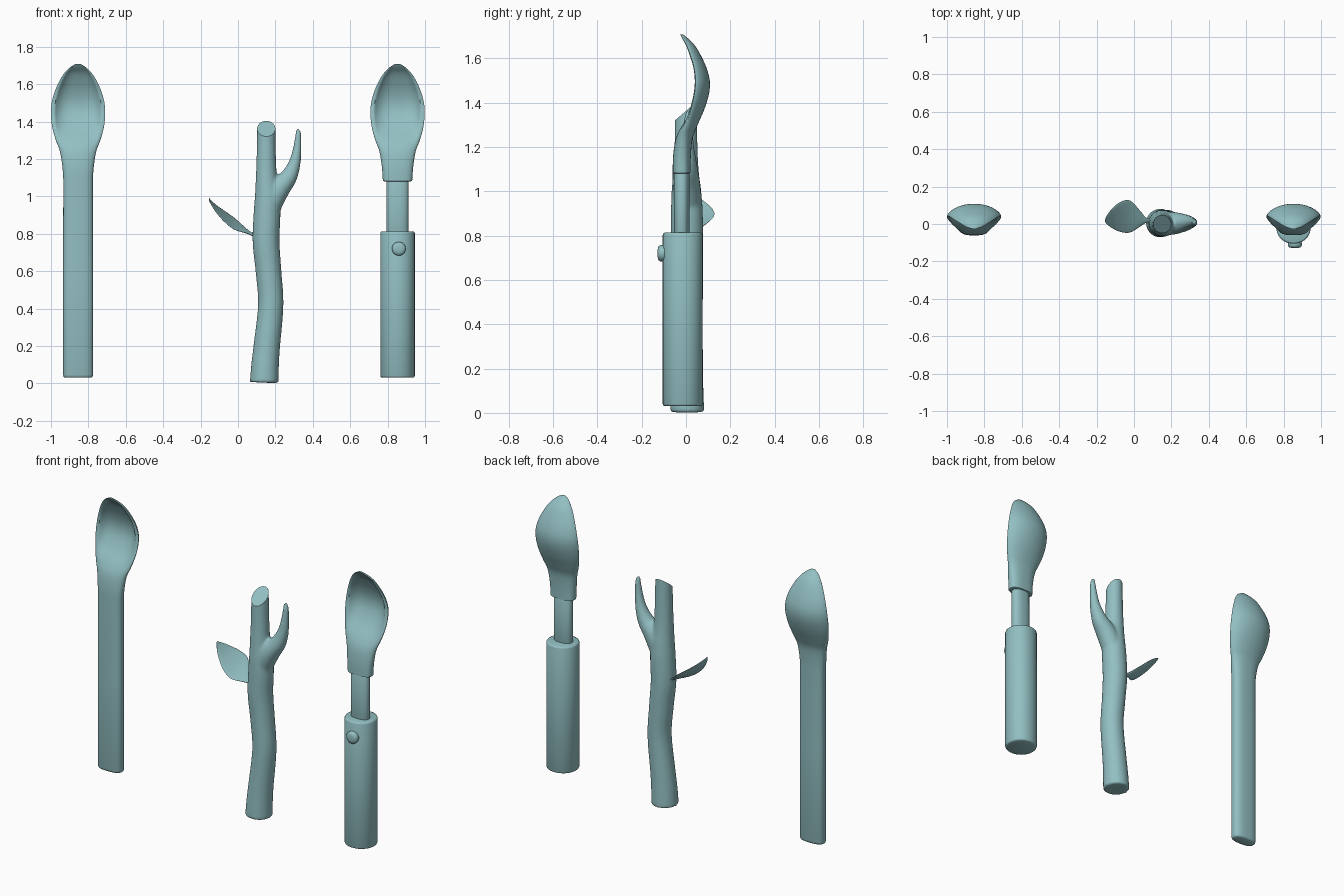
import bpy, bmesh, math
from mathutils import Vector

if "Cube" in bpy.data.objects:
    bpy.data.objects.remove(bpy.data.objects["Cube"])

teal = bpy.data.materials.new("teal")
teal.diffuse_color = (.29, .52, .54, 1)
teal.use_nodes = True
teal.node_tree.nodes["Principled BSDF"].inputs["Base Color"].default_value = teal.diffuse_color


def spline(keys, n):
    """Smooth interpolation through tuples of numbers."""
    out = []
    for i in range(len(keys) - 1):
        a, b = keys[max(i - 1, 0)], keys[i]
        c, d = keys[i + 1], keys[min(i + 2, len(keys) - 1)]
        for k in range(n):
            t = k / n
            out.append(tuple(0.5 * (2 * q + (r - p) * t + (2 * p - 5 * q + 4 * r - s) * t * t
                                    + (3 * q - p - 3 * r + s) * t ** 3)
                             for p, q, r, s in zip(a, b, c, d)))
    return out + [keys[-1]]


def smooth(ob, angle):
    bpy.ops.object.select_all(action='DESELECT')
    ob.select_set(True)
    bpy.context.view_layer.objects.active = ob
    bpy.ops.object.shade_smooth_by_angle(angle=math.radians(angle))


def finish(name, bm, angle=50):
    bmesh.ops.recalc_face_normals(bm, faces=bm.faces)
    me = bpy.data.meshes.new(name)
    bm.to_mesh(me)
    bm.free()
    me.materials.append(teal)
    ob = bpy.data.objects.new(name, me)
    bpy.context.collection.objects.link(ob)
    smooth(ob, angle)
    return ob


def loft(rings, bm=None):
    bm = bm or bmesh.new()
    vs = [[bm.verts.new(p) for p in r] for r in rings]
    n = len(vs[0])
    for a, b in zip(vs, vs[1:]):
        for i in range(n):
            j = (i + 1) % n
            bm.faces.new((a[i], a[j], b[j], b[i]))
    bm.faces.new(vs[0][::-1])
    bm.faces.new(vs[-1])
    return bm


def spow(v, e):
    return math.copysign(abs(v) ** e, v) if abs(v) > 1e-6 else 0.0


def section(cx, z, w, yr, back, front, dish, e, n=72):
    """Rounded outline with an optional hollow in its front side."""
    pts = []
    for i in range(n):
        t = 2 * math.pi * i / n
        u = spow(math.cos(t), min(e, 1))
        s = abs(spow(math.sin(t), e))
        if i <= n // 2:
            y = yr + back * s
        else:
            y = yr - front * s + dish * max(0, 1 - (abs(u) / 0.86) ** 3.5)
        pts.append((cx + w * u, y, z))
    return pts


# Spoon bowl: z, half width, rim y, back bulge, front bulge, hollow, roundness
BOWL = [(1.09, .079, -.02, .04, .04, 0, .75), (1.16, .084, -.02, .042, .038, 0, .8),
        (1.24, .097, -.012, .042, .033, 0, .9), (1.30, .119, .003, .05, .024, .006, 1),
        (1.37, .138, .023, .06, .012, .027, 1.2), (1.44, .145, .038, .066, .008, .042, 1.25),
        (1.50, .141, .043, .064, .008, .044, 1.25), (1.56, .125, .036, .055, .008, .038, 1.25),
        (1.62, .098, .018, .045, .008, .029, 1.2), (1.66, .072, .002, .036, .007, .02, 1.1),
        (1.69, .042, -.015, .023, .006, .007, 1), (1.707, .014, -.023, .01, .005, 0, 1)]


def spoon(name, cx, lower):
    return finish(name, loft([section(cx, *k) for k in lower + spline(BOWL, 5)]))


def bar(name, cx, cy, z0, z1, rx, ry, e, b):
    """Upright rounded bar with softened ends."""
    prof = [(z0, b), (z0 + b * .3, b * .3), (z0 + b, 0), (z1 - b, 0), (z1 - b * .3, b * .3), (z1, b)]
    return finish(name, loft([section(cx, z, rx - i, cy, ry - i, ry - i, 0, e) for z, i in prof]))


# Plain spoon with its long handle
spoon("long_spoon", -.855, [(.03, .07, -.02, .032, .032, 0, .75), (.034, .077, -.02, .038, .038, 0, .75),
                            (.045, .08, -.02, .041, .041, 0, .75), (.6, .08, -.02, .041, .041, 0, .75)])

# Telescoping spoon
spoon("short_spoon_head", .853, [(1.08, .07, -.02, .034, .034, 0, .75), (1.083, .078, -.02, .04, .04, 0, .75)])
bar("sliding_rod", .853, -.02, .75, 1.1, .058, .035, .85, .005)
bar("grip", .853, -.015, .03, .813, .092, .09, .95, .01)

# Push button on the grip
rings = []
for y, r in [(-.08, .03), (-.102, .037), (-.116, .037), (-.124, .031), (-.128, .018)]:
    rings.append([(.86 + r * math.cos(math.tau * i / 24), y, .72 + r * math.sin(math.tau * i / 24))
                  for i in range(24)])
finish("button", loft(rings))


def tube(keys, bm=None, n=32):
    """Round tube following x, y, z, radius keys."""
    path = spline(keys, 6)
    rings = []
    for i, (x, y, z, r) in enumerate(path):
        a, b = path[max(i - 1, 0)], path[min(i + 1, len(path) - 1)]
        t = Vector((b[0] - a[0], 0, b[2] - a[2])).normalized()
        side = Vector((0, 1, 0)).cross(t)
        rings.append([Vector((x, y, z)) + side * r * math.cos(math.tau * k / n)
                      + Vector((0, r * math.sin(math.tau * k / n), 0)) for k in range(n)])
    return loft(rings, bm)


# Twig: trunk and side branch, fused and smoothed
bm = tube([(.14, .005, .004, .077), (.145, .005, .1, .074), (.154, .006, .2, .071), (.175, .008, .42, .068),
           (.163, .008, .6, .069), (.15, .005, .76, .072), (.155, .004, .9, .072),
           (.157, .002, 1.0, .067), (.152, 0, 1.1, .057), (.151, 0, 1.25, .051), (.151, 0, 1.5, .048)])
tube([(.15, .004, .88, .056), (.175, .004, .96, .062), (.215, .004, 1.035, .06),
      (.265, .006, 1.095, .048), (.293, .008, 1.15, .037), (.31, .008, 1.21, .028),
      (.32, .008, 1.29, .02), (.322, .008, 1.335, .016), (.318, .008, 1.36, .01)], bm)
twig = finish("twig", bm, 60)
mod = twig.modifiers.new("fuse", 'REMESH')
mod.mode, mod.voxel_size = 'VOXEL', .008
mod = twig.modifiers.new("soften", 'SMOOTH')
mod.factor, mod.iterations = .5, 9
fused = bpy.data.meshes.new_from_object(twig.evaluated_get(bpy.context.evaluated_depsgraph_get()))
twig.modifiers.clear()

# Slanted cut at the top of the trunk, sparing the branch tip
bm = bmesh.new()
bm.from_mesh(fused)
bmesh.ops.bisect_plane(bm, geom=bm.verts[:] + bm.edges[:] + bm.faces[:], plane_co=(.15, 0, 1.362),
                       plane_no=(0, -.65, .76))
gone = [f for f in bm.faces if f.calc_center_median().x < .24
        and (f.calc_center_median() - Vector((.15, 0, 1.362))).dot(Vector((0, -.65, .76))) > 0]
bmesh.ops.delete(bm, geom=gone, context='FACES')
bmesh.ops.holes_fill(bm, edges=[e for e in bm.edges if e.is_boundary], sides=0)
bm.to_mesh(twig.data)
bm.free()
smooth(twig, 45)

# Leaf: x, middle y, half width, z
leaf = spline([(.10, .018, .012, .785), (.065, .02, .014, .803), (.035, .028, .04, .821),
               (-.02, .04, .085, .854), (-.07, .038, .081, .891), (-.11, .032, .058, .927),
               (-.14, .024, .03, .962), (-.156, .018, .005, .986)], 4)
rings = []
for x, y, h, z in leaf:
    ring = []
    for k in range(24):
        c, s = math.cos(math.tau * k / 24), math.sin(math.tau * k / 24)
        ring.append((x, y + h * c, z + .36 * h * c + .008 * s - .04 * h * (1 - c * c)))
    rings.append(ring)
finish("leaf", loft(rings), 60)
